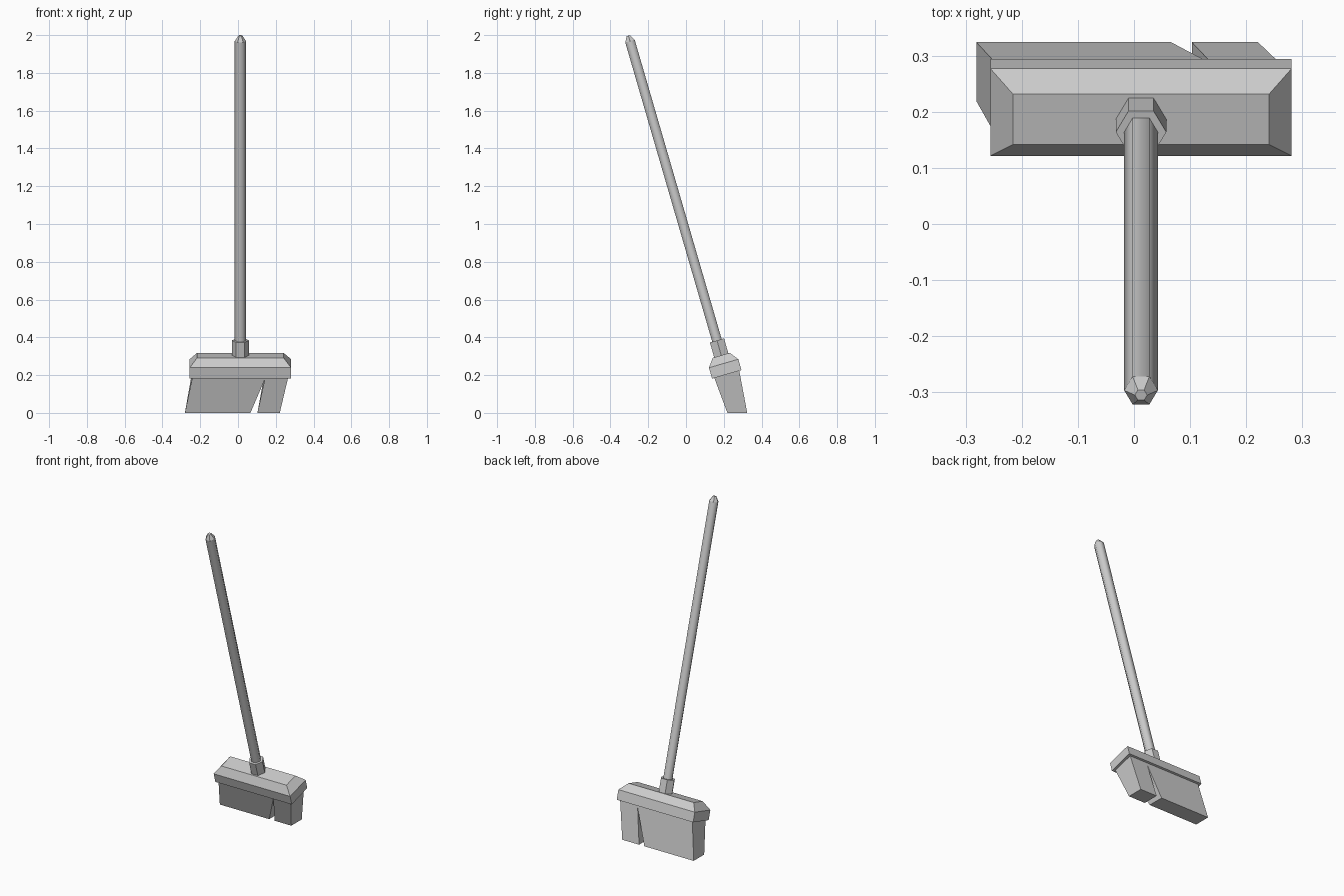
import bpy, math
from mathutils import Matrix, Vector

if "Cube" in bpy.data.objects:
    bpy.data.objects.remove(bpy.data.objects["Cube"])

# Broom frame: local z runs up the leaning handle, origin under the head
TILT = Matrix.Translation((0.0125, 0.216, 0.204)) @ Matrix.Rotation(math.radians(16.2), 4, 'X')


def loft(name, rings, matrix=TILT):
    """Closed solid through rings of equal point count, listed bottom to top."""
    n = len(rings[0])
    verts = [matrix @ Vector(p) for ring in rings for p in ring]
    faces = [tuple(reversed(range(n))), tuple(range(len(verts) - n, len(verts)))]
    for k in range(len(rings) - 1):
        for i in range(n):
            j = (i + 1) % n
            faces.append((k * n + i, k * n + j, (k + 1) * n + j, (k + 1) * n + i))
    mesh = bpy.data.meshes.new(name)
    mesh.from_pydata(verts, [], faces)
    obj = bpy.data.objects.new(name, mesh)
    bpy.context.collection.objects.link(obj)
    return obj


def rect(x, y, z):
    return [(-x, -y, z), (x, -y, z), (x, y, z), (-x, y, z)]


def hexagon(r, z):
    return [(r * math.cos(i * math.pi / 3), r * math.sin(i * math.pi / 3), z) for i in range(6)]


# Head block with chamfered top
loft("head", [rect(0.2685, 0.081, 0), rect(0.2685, 0.081, 0.06), rect(0.2285, 0.047, 0.105)])

# Hexagonal collar and handle with a blunt tip
loft("collar", [hexagon(0.045, 0.10), hexagon(0.045, 0.187)])
handle = loft("handle", [hexagon(0.03, 0.18), hexagon(0.03, 1.837), hexagon(0.011, 1.867)])
for face in handle.data.polygons[2:8]:
    face.use_smooth = True


# Two bristle clumps swept sideways, cut level at the floor
def bristles(name, bottom, top):
    (b0, b1), (t0, t1) = bottom, top
    floor = [(b0, 0.219, 0), (b1, 0.219, 0), (b1, 0.324, 0), (b0, 0.324, 0)]
    root = [(t0, 0.150, 0.185), (t1, 0.150, 0.185), (t1, 0.282, 0.223), (t0, 0.282, 0.223)]
    loft(name, [floor, root], Matrix.Identity(4))


bristles("bristles_large", (-0.281, 0.066), (-0.242, 0.145))
bristles("bristles_small", (0.103, 0.221), (0.143, 0.265))
